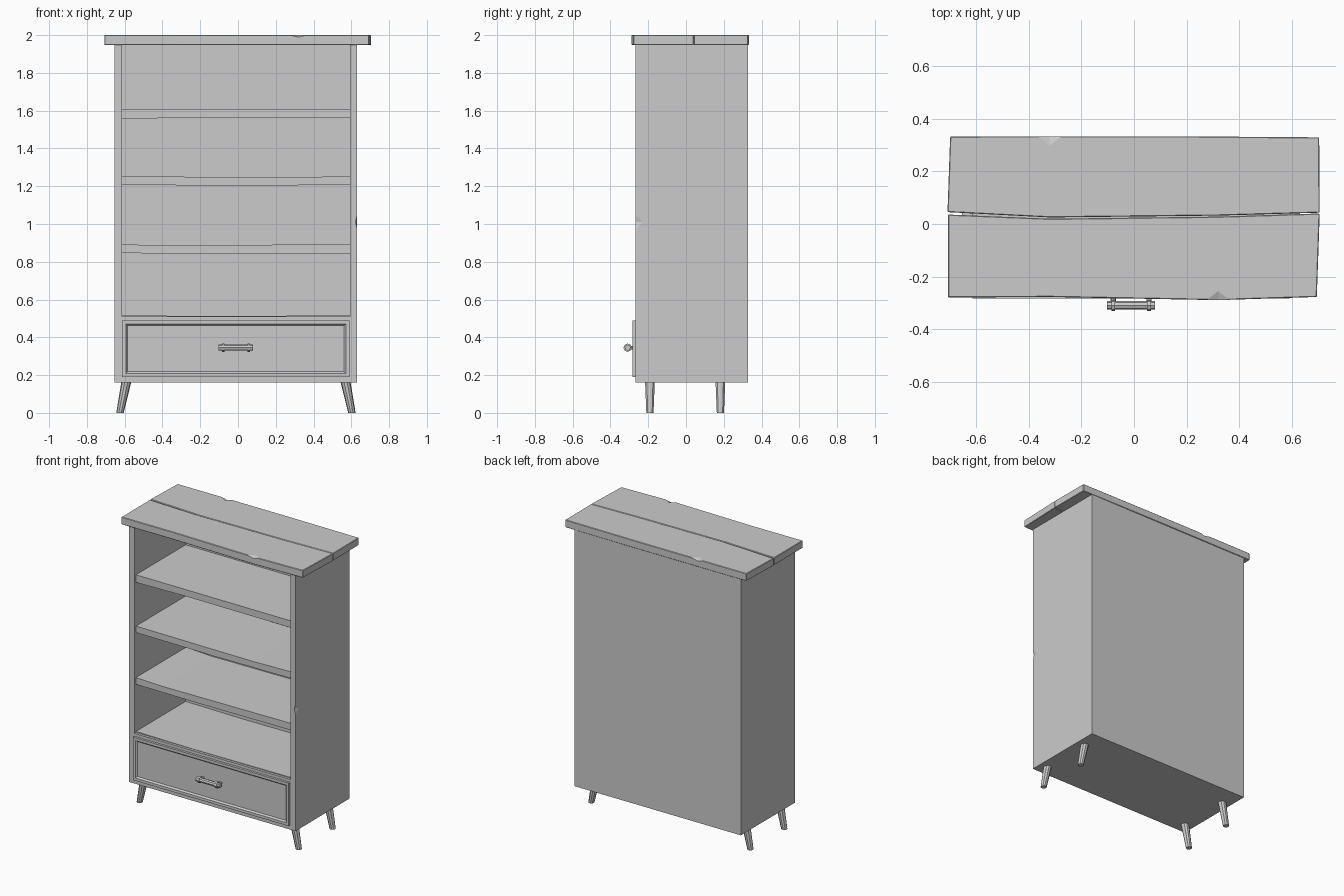
import bpy, bmesh
from math import radians
from mathutils import Vector

if "Cube" in bpy.data.objects:
    bpy.data.objects.remove(bpy.data.objects["Cube"])

CX = -0.011          # carcass centre in x
Y0, Y1 = -0.267, 0.328


def finish(name, bm):
    bmesh.ops.recalc_face_normals(bm, faces=bm.faces[:])
    me = bpy.data.meshes.new(name)
    bm.to_mesh(me)
    bm.free()
    ob = bpy.data.objects.new(name, me)
    bpy.context.collection.objects.link(ob)
    return ob


def prism(name, pts, direction):
    """Extrude a closed outline of 3D points along a vector."""
    bm = bmesh.new()
    face = bm.faces.new([bm.verts.new(p) for p in pts])
    ext = bmesh.ops.extrude_face_region(bm, geom=[face])
    moved = [g for g in ext["geom"] if isinstance(g, bmesh.types.BMVert)]
    bmesh.ops.translate(bm, verts=moved, vec=direction)
    return finish(name, bm)


def box(name, x0, x1, y0, y1, z0, z1):
    return prism(name, [(x0, y0, z0), (x1, y0, z0), (x1, y1, z0), (x0, y1, z0)], (0, 0, z1 - z0))


def chip(target, a, b, inner, outer):
    """Knock a shallow triangular chip out of an edge."""
    bm = bmesh.new()
    for p in (a, b, inner, outer):
        bm.verts.new(p)
    bmesh.ops.convex_hull(bm, input=bm.verts[:])
    cutter = finish("chip_cutter", bm)
    cutter.hide_render = True
    cutter.hide_set(True)
    mod = target.modifiers.new("chip", "BOOLEAN")
    mod.operation = "DIFFERENCE"
    mod.object = cutter
    mod.solver = "EXACT"


def bar(name, p0, p1, r0, r1, sides):
    """Tapered cylinder between two points."""
    p0, p1 = Vector(p0), Vector(p1)
    d = p1 - p0
    bm = bmesh.new()
    bmesh.ops.create_cone(bm, cap_ends=True, segments=sides, radius1=r0, radius2=r1, depth=d.length)
    bmesh.ops.rotate(bm, verts=bm.verts[:], matrix=d.to_track_quat("Z", "Y").to_matrix())
    bmesh.ops.translate(bm, verts=bm.verts[:], vec=(p0 + p1) / 2)
    return finish(name, bm)


# Carcass
box("left_side", -0.653, -0.613, Y0, Y1, 0.16, 1.95)
right = box("right_side", 0.592, 0.631, Y0, Y1, 0.16, 1.95)
chip(right, (0.636, Y0 - 0.004, 1.08), (0.636, Y0 - 0.004, 0.94),
     (0.636, Y0 + 0.06, 1.01), (0.622, Y0 - 0.004, 1.01))
box("back_panel", -0.613, 0.592, 0.298, Y1, 0.16, 1.95)
box("drawer_housing", -0.613, 0.592, Y0, 0.298, 0.16, 0.51)

# Slightly uneven shelves: (x, z) outlines run back through the cabinet
L, R = -0.613, 0.592
shelves = [
    [(L, 1.557), (-0.22, 1.563), (R, 1.56), (R, 1.608), (L, 1.61)],
    [(L, 1.207), (0.0, 1.203), (R, 1.207), (R, 1.253), (0.28, 1.247), (L, 1.252)],
    [(L, 0.846), (-0.15, 0.842), (R, 0.845), (R, 0.893), (-0.41, 0.886), (L, 0.893)],
    [(L, 0.505), (R, 0.505), (R, 0.516), (-0.18, 0.512), (L, 0.517)],
]
for outline in shelves:
    prism("shelf", [(x, -0.25, z) for x, z in outline], (0, 0.55, 0))

# Two hand-cut top planks
planks = {
    "top_plank_back": [(-0.708, 0.045), (-0.318, 0.025), (0.32, 0.032), (0.705, 0.043),
                       (0.703, 0.329), (0.15, 0.333), (-0.32, 0.333), (-0.698, 0.332)],
    "top_plank_front": [(-0.706, -0.279), (-0.318, -0.277), (0.318, -0.289), (0.694, -0.277),
                        (0.705, 0.04), (0.32, 0.028), (-0.318, 0.02), (-0.706, 0.036)],
}
for name, outline in planks.items():
    ob = prism(name, [(x, y, 1.948) for x, y in outline], (0, 0, 0.052))
    bev = ob.modifiers.new("edge", "BEVEL")
    bev.width = 0.003
    bev.segments = 1
    bev.limit_method = "ANGLE"
    s = 1 if "back" in name else -1
    x, y = -0.32 * s, (0.335 if s > 0 else -0.291)
    chip(ob, (x - 0.06, y, 2.003), (x + 0.06, y, 2.003), (x, y - 0.045 * s, 2.003), (x, y, 1.988))

# Drawer front with a sunken, sloped-edge panel
drawer = box("drawer_front", L, 0.59, -0.283, Y0 + 0.002, 0.19, 0.49)
bm = bmesh.new()
bm.from_mesh(drawer.data)
front = min(bm.faces, key=lambda f: f.calc_center_median().y)
bmesh.ops.inset_region(bm, faces=[front], thickness=0.027)
bmesh.ops.inset_region(bm, faces=[front], thickness=0.013, depth=-0.011)
bm.to_mesh(drawer.data)
bm.free()

# Handle: grip, collars and posts
HY, HZ = -0.309, 0.345
bar("handle_grip", (-0.102, HY, HZ), (0.08, HY, HZ), 0.016, 0.016, 8)
for side in (-1, 1):
    x = CX + side * 0.068
    bar("handle_collar", (x - 0.007, HY, HZ), (x + 0.007, HY, HZ), 0.022, 0.022, 8)
    bar("handle_post", (x, HY, HZ), (x, -0.27, HZ), 0.009, 0.011, 8)

# Splayed, tapered legs
for side in (-1, 1):
    for y in (-0.191, 0.182):
        leg = bar("leg", (CX + side * 0.614, y, 0), (CX + side * 0.58, y, 0.165), 0.02, 0.027, 10)
        for v in leg.data.vertices:      # level both ends
            v.co.z = 0.0 if v.co.z < 0.08 else 0.165
